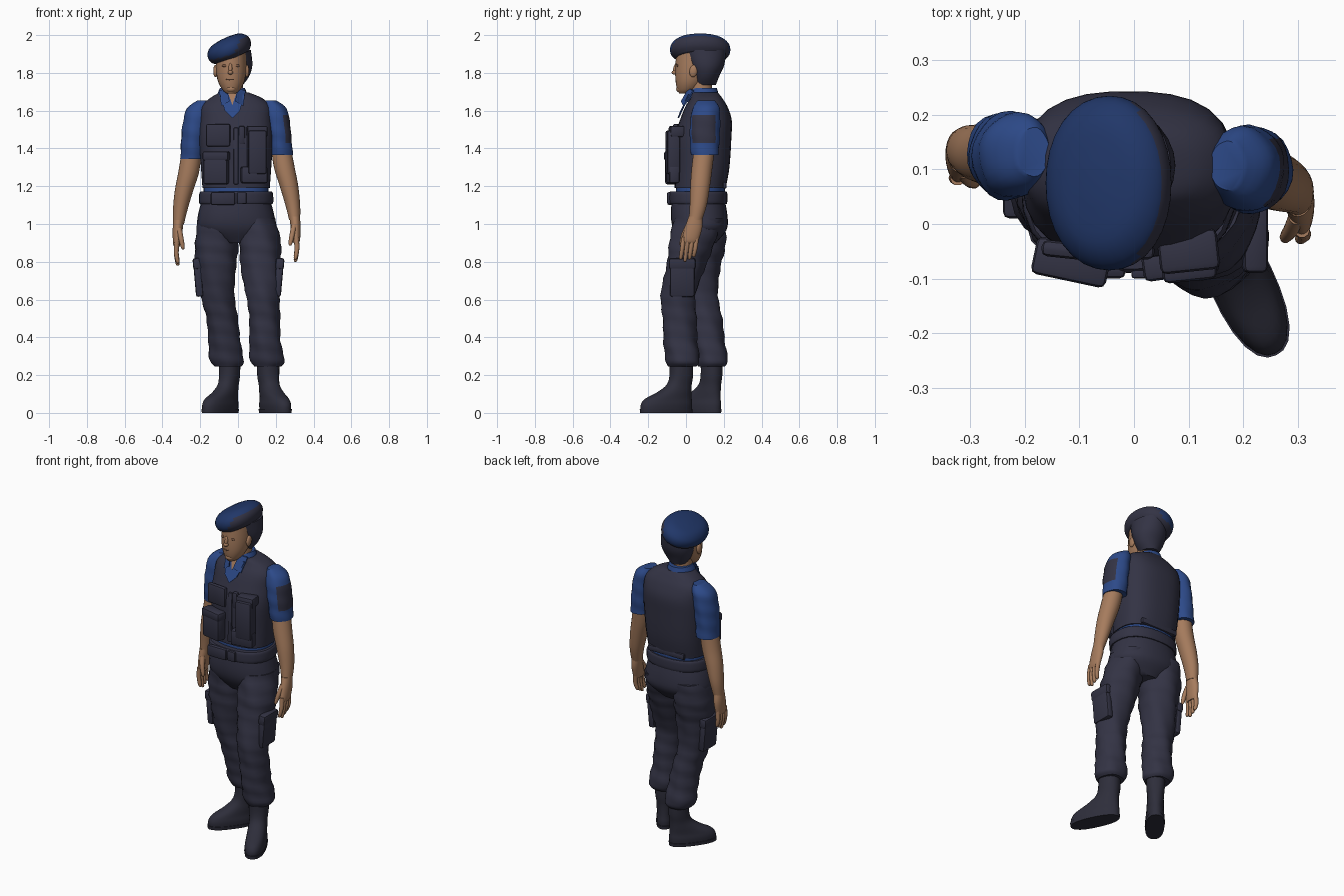
import bpy, bmesh
from math import sin, cos, pi, radians
from mathutils import Matrix, Vector

if "Cube" in bpy.data.objects:
    bpy.data.objects.remove(bpy.data.objects["Cube"])


def material(name, *rgb):
    m = bpy.data.materials.new(name)
    m.use_nodes = True
    m.diffuse_color = (*rgb, 1)
    m.node_tree.nodes["Principled BSDF"].inputs["Base Color"].default_value = (*rgb, 1)
    return m


NAVY = material("navy cloth", .033, .033, .058)
BOOT = material("boot leather", .027, .027, .043)
SHIRT = material("shirt blue", .026, .068, .25)
BERET = material("beret blue", .015, .038, .14)
SKIN = material("skin", .38, .2, .11)
SHADE = material("darker skin", .2, .1, .06)


def finish(name, mesh, *mats):
    obj = bpy.data.objects.new(name, mesh)
    bpy.context.collection.objects.link(obj)
    for m in mats:
        mesh.materials.append(m)
    bpy.ops.object.select_all(action='DESELECT')
    obj.select_set(True)
    bpy.context.view_layer.objects.active = obj
    bpy.ops.object.shade_smooth_by_angle(angle=radians(42))
    return obj


def smooth_rings(rings, steps):
    """Catmull-Rom interpolation through the given cross-sections."""
    last = len(rings) - 1
    for i in range(last):
        quad = [rings[max(i - 1, 0)], rings[i], rings[i + 1], rings[min(i + 2, last)]]
        for s in range(steps):
            t = s / steps
            yield [b + t / 2 * (c - a + t * (2 * a - 5 * b + 4 * c - d + t * (3 * (b - c) + d - a)))
                   for a, b, c, d in zip(*quad)]
    yield rings[-1]


def loft(name, rings, *mats, sides=24, power=2, folds=0, steps=4, matrix=None, rule=None):
    """Skin oval sections, each given as x, y, z, half width, half depth."""
    bm = bmesh.new()
    loops = []
    for x, y, z, rx, ry in smooth_rings(rings, steps):
        loop = []
        for k in range(sides):
            a = 2 * pi * k / sides
            c, s = cos(a), sin(a)
            r = (abs(c) ** power + abs(s) ** power) ** (-1 / power)
            r *= 1 + folds * sin(3 * a + 45 * z) * sin(2 * a - 28 * z)
            loop.append(bm.verts.new((x + rx * r * c, y + ry * r * s, z)))
        loops.append(loop)
    for low, high in zip(loops, loops[1:]):
        for k in range(sides):
            n = (k + 1) % sides
            bm.faces.new((low[k], low[n], high[n], high[k]))
    bm.faces.new(loops[0])
    bm.faces.new(loops[-1])
    if matrix:
        bm.transform(matrix)
    bmesh.ops.recalc_face_normals(bm, faces=bm.faces)
    if rule:
        for f in bm.faces:
            f.material_index = int(rule(f.calc_center_median(), f.normal))
    mesh = bpy.data.meshes.new(name)
    bm.to_mesh(mesh)
    return finish(name, mesh, *mats)


def box(name, mat, place, size, turn=(0, 0, 0), bevel=.012):
    bm = bmesh.new()
    bmesh.ops.create_cube(bm, size=1)
    bm.transform(Matrix.Diagonal((*size, 1)))
    bmesh.ops.bevel(bm, geom=bm.edges[:], offset=bevel, segments=2, affect='EDGES', profile=.5)
    for axis, angle in zip('XYZ', turn):
        bm.transform(Matrix.Rotation(radians(angle), 4, axis))
    bm.transform(Matrix.Translation(place))
    mesh = bpy.data.meshes.new(name)
    bm.to_mesh(mesh)
    return finish(name, mesh, mat)


def ball(name, mat, place, size, tilt=0):
    bm = bmesh.new()
    bmesh.ops.create_uvsphere(bm, u_segments=16, v_segments=10, radius=1)
    bm.transform(Matrix.Translation(place) @ Matrix.Rotation(radians(tilt), 4, 'X')
                 @ Matrix.Diagonal((*size, 1)))
    mesh = bpy.data.meshes.new(name)
    bm.to_mesh(mesh)
    return finish(name, mesh, mat)


def plate(name, mat, points, thick=.008):
    bm = bmesh.new()
    face = bm.faces.new([bm.verts.new(p) for p in points])
    grown = bmesh.ops.extrude_face_region(bm, geom=[face])
    moved = [g for g in grown['geom'] if isinstance(g, bmesh.types.BMVert)]
    bmesh.ops.translate(bm, verts=moved, vec=(0, thick, 0))
    bmesh.ops.recalc_face_normals(bm, faces=bm.faces)
    mesh = bpy.data.meshes.new(name)
    bm.to_mesh(mesh)
    return finish(name, mesh, mat)


# Trousers: hips and two legs in a relaxed stance
loft("hips", [(-.01, .065, 1.13, .18, .14), (-.01, .07, 1.04, .203, .15),
              (-.005, .075, .97, .2, .14), (0, .07, .9, .09, .09)], NAVY, power=2.3)
loft("left_trouser_leg", [(.095, .07, 1.03, .1, .13), (.115, .03, .9, .11, .12),
     (.12, 0, .78, .105, .105), (.13, -.04, .62, .088, .092), (.14, -.035, .5, .082, .09),
     (.145, -.03, .38, .083, .09), (.155, -.015, .28, .092, .09), (.155, -.02, .245, .07, .075)],
     NAVY, folds=.06, steps=5)
loft("right_trouser_leg", [(-.11, .085, 1.03, .1, .13), (-.115, .085, .9, .115, .125),
     (-.115, .075, .78, .108, .108), (-.11, .08, .62, .09, .092), (-.085, .1, .5, .083, .09),
     (-.07, .12, .38, .085, .085), (-.06, .14, .28, .09, .085), (-.055, .135, .245, .07, .07)],
     NAVY, folds=.06, steps=5)
for side, x, y in (("left", .215, -.02), ("right", -.21, .08)):
    lean = 5 if x > 0 else -5
    box(side + "_thigh_pocket", NAVY, (x, y, .71), (.04, .13, .19), (0, lean, 0))
    box(side + "_thigh_flap", NAVY, (x * 1.03, y, .79), (.045, .14, .06), (0, lean, 0))

# Boots
for side, x, y, yaw, size in (("left", .16, -.025, 25, 1), ("right", -.045, .135, -37, .93)):
    turn = (Matrix.Translation((x, y, 0)) @ Matrix.Rotation(radians(yaw), 4, 'Z')
            @ Matrix.Diagonal((size, size, 1, 1)))
    loft(side + "_boot", [(0, -.088, .015, .056, .146), (0, -.086, .045, .058, .146),
         (0, -.075, .075, .054, .132), (0, -.04, .11, .052, .095), (0, -.012, .15, .05, .068),
         (0, 0, .2, .055, .062), (0, 0, .28, .058, .062)], BOOT, power=2.3, matrix=turn)
    loft(side + "_sole", [(0, -.088, 0, .057, .148), (0, -.088, .02, .06, .15)], BOOT,
         power=2.4, steps=1, matrix=turn)

# Belt and shirt waist
loft("shirt_waist", [(-.01, .075, 1.13, .172, .13), (-.01, .078, 1.23, .172, .13)], SHIRT, power=2.4)
loft("belt", [(-.01, .065, 1.105, .192, .15), (-.01, .065, 1.12, .197, .154),
              (-.01, .065, 1.16, .195, .154), (-.01, .065, 1.172, .188, .148)], NAVY, power=2.4)
box("belt_pouch", NAVY, (-.08, -.085, 1.135), (.13, .03, .07))
box("belt_buckle", NAVY, (.02, -.09, 1.138), (.05, .02, .06), bevel=.006)

# Vest with zip and pockets
loft("vest", [(-.01, .075, 1.19, .178, .135), (-.01, .085, 1.3, .186, .145),
     (-.01, .09, 1.45, .195, .15), (-.01, .105, 1.55, .192, .137), (-.01, .108, 1.62, .185, .112),
     (-.01, .108, 1.665, .14, .085), (-.02, .1, 1.695, .08, .07)], NAVY, sides=32, power=2.6, steps=5)
box("vest_hem", NAVY, (-.01, .205, 1.205), (.25, .02, .035), bevel=.008)
box("vest_zip", NAVY, (-.01, -.06, 1.36), (.025, .016, .3), (-2, 0, 0), .005)
for name, x, z, wide, tall, deep, yaw in (
        ("right_lower_pocket", -.115, 1.29, .13, .16, .06, -12),
        ("right_lower_flap", -.115, 1.36, .14, .05, .07, -12),
        ("right_upper_pocket", -.105, 1.47, .13, .12, .03, -6),
        ("left_front_pocket", .1, 1.38, .1, .23, .07, 6),
        ("left_front_flap", .1, 1.49, .11, .06, .075, 6),
        ("left_lower_pocket", .085, 1.26, .14, .09, .055, 8),
        ("left_radio_pocket", .02, 1.47, .035, .1, .03, 0)):
    box(name, NAVY, (x, -.07 if z < 1.45 else -.05, z), (wide, deep, tall), (0, 0, yaw))

# Neck, open shirt front and collar
loft("neck", [(-.03, .085, 1.62, .065, .065), (-.03, .08, 1.7, .058, .06),
              (-.03, .075, 1.78, .056, .06)], SKIN)
plate("shirt_front", SHIRT, [(-.095, .012, 1.685), (.035, .012, 1.685), (.01, -.03, 1.6),
                             (-.03, -.045, 1.56), (-.07, -.03, 1.6)])
loft("collar", [(-.03, .09, 1.65, .088, .09), (-.03, .09, 1.69, .08, .083),
                (-.03, .095, 1.725, .066, .068)], SHIRT,
     matrix=Matrix.Translation((0, 0, -.005)))
plate("throat", SKIN, [(-.06, .015, 1.715), (0, .015, 1.715), (-.03, -.018, 1.63)])
for side, s in (("left", 1), ("right", -1)):
    plate(side + "_collar_point", SHIRT,
          [(-.03 + s * a, y, z) for a, y, z in
           ((.03, .012, 1.72), (.07, .035, 1.705), (.058, -.015, 1.625), (.014, -.027, 1.65))])


# Arms: the right one hangs slightly further out and back
def arm_part(name, left, rings, *mats, **options):
    if not left:
        rings = [(-x - .015, y + .025 + max(0, .15 * (1.4 - z)), z - .02 * (z < 1.4), rx, ry)
                 for x, y, z, rx, ry in rings]
    return loft(name, rings, *mats, **options)


def is_patch(c, n):
    return c.x > .2 and n.x > .5 and n.y < .65 and 1.43 < c.z < 1.575


for side, left in (("left", True), ("right", False)):
    arm_part(side + "_sleeve", left, [(.17, .108, 1.655, .03, .045), (.195, .105, 1.61, .062, .072),
             (.212, .1, 1.52, .066, .08), (.222, .1, 1.43, .064, .078), (.227, .1, 1.365, .064, .073)],
             SHIRT, NAVY, folds=.04, rule=is_patch, steps=5)
    arm_part(side + "_forearm", left, [(.225, .1, 1.42, .052, .055), (.245, .085, 1.3, .055, .055),
             (.27, .075, 1.2, .049, .052), (.29, .065, 1.1, .039, .045), (.3, .05, 1.02, .029, .035)], SKIN)
    arm_part(side + "_palm", left, [(.3, .05, 1.04, .028, .036), (.305, .04, .98, .026, .046),
             (.308, .024, .92, .021, .045), (.308, .02, .9, .015, .04)], SKIN)
    for i in range(4):
        y = -.012 + .023 * i
        tip = .8 + .012 * abs(i - 1)
        arm_part(side + "_finger", left, [(.308, y, .93, .014, .013), (.312, y - .008, .87, .013, .012),
                 (.305, y - .015, tip + .01, .01, .01), (.303, y - .016, tip, .004, .004)],
                 SKIN, sides=10, steps=3)
    arm_part(side + "_thumb", left, [(.298, .015, 1, .015, .016), (.288, -.01, .95, .014, .014),
             (.278, -.024, .9, .011, .011), (.276, -.028, .885, .004, .004)], SKIN, sides=10, steps=3)

# Head with face details
loft("head", [(-.037, -.01, 1.69, .022, .025), (-.036, .008, 1.71, .046, .054),
     (-.036, .025, 1.755, .07, .08), (-.036, .042, 1.82, .081, .099),
     (-.036, .055, 1.92, .08, .105)], SKIN)
ball("nose", SKIN, (-.04, -.058, 1.802), (.014, .018, .012))
ball("nose_bridge", SKIN, (-.04, -.055, 1.825), (.01, .012, .03), -14)
ball("mouth", SHADE, (-.039, -.048, 1.765), (.025, .009, .006))
ball("chin", SKIN, (-.037, -.034, 1.715), (.026, .018, .018))
for side, s in (("left", 1), ("right", -1)):
    ball(side + "_eye", SHADE, (-.038 + s * .032, -.045, 1.838), (.015, .006, .007))
    ball(side + "_ear", SKIN, (-.036 + s * .083, .04, 1.81), (.012, .022, .033), -10)

# Hair and tilted beret, dark on its left side and underneath
loft("hair", [(-.025, .1, 1.735, .05, .058), (-.022, .105, 1.78, .08, .07),
              (-.02, .107, 1.84, .096, .095), (-.02, .1, 1.92, .088, .115)], NAVY)
tilt = Matrix.Translation((-.046, .075, 1.925)) @ Matrix.Rotation(radians(-25), 4, 'Y')
loft("beret", [(.005, 0, -.052, .085, .125), (0, 0, -.03, .112, .152), (0, 0, 0, .122, .16),
               (0, 0, .03, .113, .148), (0, 0, .055, .08, .108), (0, 0, .064, .02, .03)],
     BERET, NAVY, sides=32, power=2.1, matrix=tilt,
     rule=lambda c, n: (n.x > .4 and n.z < .75) or n.z < -.55)
